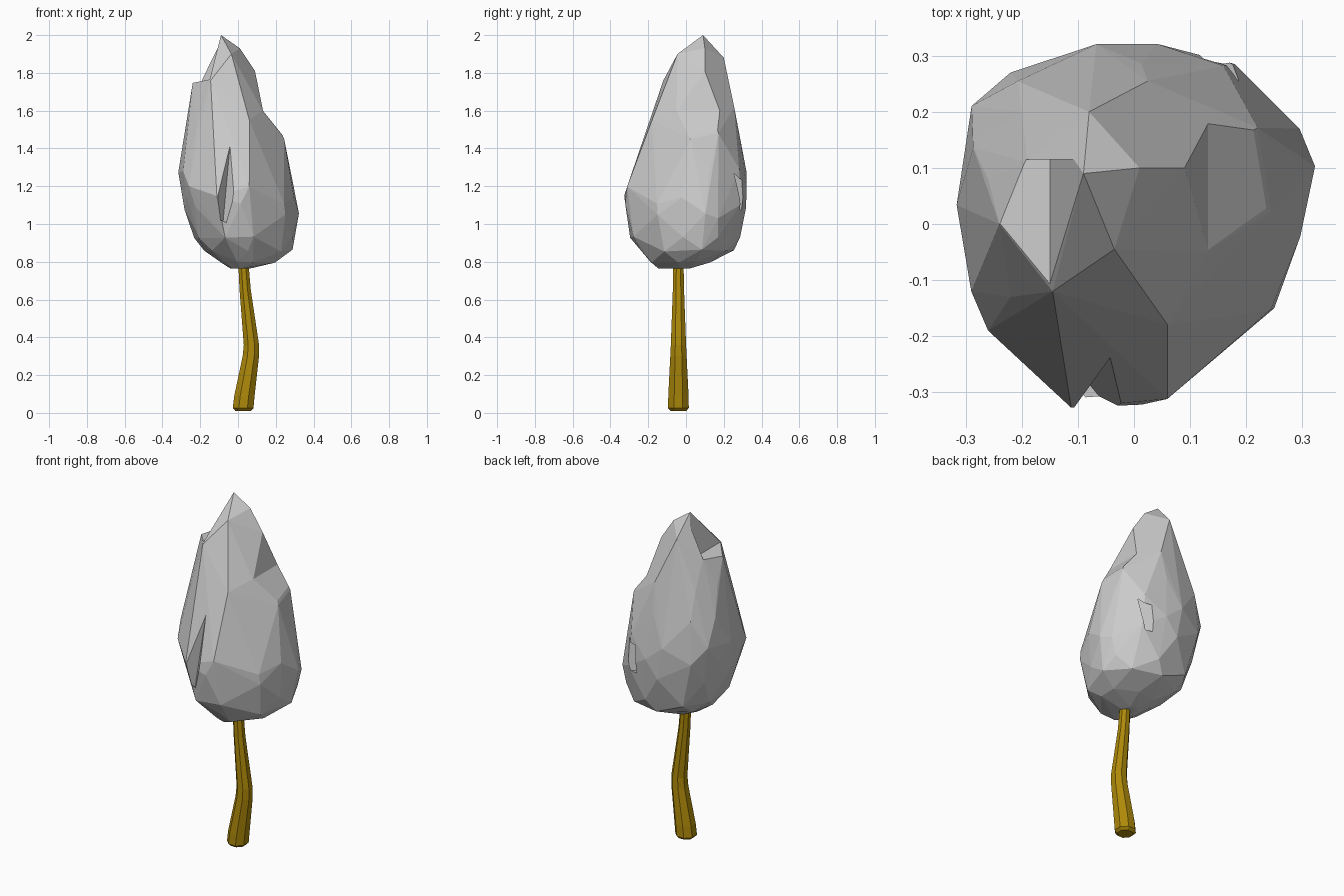
import bpy, bmesh, random
from math import cos, sin, pi
from mathutils import Vector

if "Cube" in bpy.data.objects:
    bpy.data.objects.remove(bpy.data.objects["Cube"])

random.seed(4)


def to_object(name, bm):
    bmesh.ops.recalc_face_normals(bm, faces=bm.faces)
    me = bpy.data.meshes.new(name)
    bm.to_mesh(me)
    bm.free()
    ob = bpy.data.objects.new(name, me)
    bpy.context.collection.objects.link(ob)
    return ob


def hull(name, points):
    """Faceted solid wrapped around a cloud of points."""
    bm = bmesh.new()
    verts = [bm.verts.new(Vector(p)) for p in points]
    res = bmesh.ops.convex_hull(bm, input=verts)
    loose = {g for g in res["geom_interior"] + res["geom_unused"]
             if isinstance(g, bmesh.types.BMVert)}
    bmesh.ops.delete(bm, geom=list(loose), context='VERTS')
    return to_object(name, bm)


# Trunk: bent, tapering eight-sided sweep (x, z, radius)
path = [(.027, .01, .042), (.027, .025, .057), (.034, .09, .056), (.068, .30, .045),
        (.071, .36, .042), (.038, .65, .031), (.028, .80, .028)]
bm = bmesh.new()
rings = [[bm.verts.new((x + r * cos((k + .5) * pi / 4) * 1.04,
                        -.04 + r * sin((k + .5) * pi / 4) * 1.04, z))
          for k in range(8)] for x, z, r in path]
for a, b in zip(rings, rings[1:]):
    for i in range(8):
        bm.faces.new((a[i - 1], a[i], b[i], b[i - 1]))
bm.faces.new(rings[0])
bm.faces.new(rings[-1])
trunk = to_object("trunk", bm)
mat = bpy.data.materials.new("bark")
mat.diffuse_color = (.42, .25, .003, 1)
mat.use_nodes = True
mat.node_tree.nodes["Principled BSDF"].inputs["Base Color"].default_value = mat.diffuse_color
trunk.data.materials.append(mat)

# Foliage: irregular plan outline, fitted to x and y ranges at each level
plan = [(.32, .11), (.29, .17), (.19, .28), (.04, .32), (-.05, .33), (-.22, .27),
        (-.28, .20), (-.31, .12), (-.32, .01), (-.29, -.12), (-.26, -.19), (-.12, -.33),
        (0, -.32), (.06, -.315), (.24, -.15), (.31, -.02)]
levels = [(.768, -.04, .06, -.15, .03), (.80, -.10, .20, -.19, .13),
          (.86, -.18, .285, -.25, .25), (.93, -.235, .30, -.295, .30),
          (1.08, -.29, .318, -.327, .315), (1.17, -.305, .31, -.33, .325),
          (1.30, -.322, .28, -.275, .325), (1.45, -.29, .25, -.22, .30)]
points = []
for li, (z, x0, x1, y0, y1) in enumerate(levels):
    for k in range(li % 2, 16, 2):
        u, v = plan[k][0] / .32, plan[k][1] / .33
        s = random.uniform(.97, 1.02)
        dz = random.uniform(-.03, .03) if li > 3 else random.uniform(-.006, .006)
        points.append(((x0 + x1) / 2 + (x1 - x0) / 2 * u * s,
                       (y0 + y1) / 2 + (y1 - y0) / 2 * v * s, z + dz))
# Bulges around the lower and middle crown
points += [(.295, .17, 1.03), (.27, .17, .93), (-.26, -.19, 1.2), (-.29, -.12, 1.28),
           (-.28, .20, 1.3), (.25, -.15, 1.05), (-.22, .27, 1.2), (.18, .285, 1.1)]
# Upper crown corners: tip, ridge, left shoulder and flanks
points += [(-.09, .09, 2), (.01, .10, 1.93), (-.08, .20, 1.88), (-.035, -.045, 1.9),
           (.09, .10, 1.81), (-.24, 0, 1.745), (-.19, .11, 1.77), (-.145, -.12, 1.76),
           (.135, .16, 1.6), (.025, .255, 1.62), (.13, -.05, 1.6), (.06, -.18, 1.55),
           (-.26, .08, 1.6), (-.2, .2, 1.6), (-.22, -.13, 1.5)]
crown = hull("foliage", points)


def prism(profile):
    """Side-view profile (x, z) stretched along y."""
    return [(x, y, z) for x, z in profile for y in (-.6, .6)]


# Carved hollows: left shoulder step, right flank step, front and back right clefts
shoulder = [(x, y, z) for x, z in [(-.15, 1.765), (-.085, 2.02), (-.4, 2.02), (-.4, 1.715)]
            for y in (-.6, .115)]
cuts = [shoulder,
        prism([(.132, 1.6), (.08, 1.86), (.4, 1.86), (.276, 1.42)]),
        [(-.04, -.235, 1.44), (-.08, -.285, 1.0), (-.17, -.42, 1.14), (.03, -.42, 1.04)],
        [(.16, .19, 1.36), (.13, .25, 1.07), (.08, .42, 1.09), (.24, .38, 1.09)]]
for pts in cuts:
    cut = hull("hollow_cutter", pts)
    cut.hide_render = True
    cut.hide_set(True)
    mod = crown.modifiers.new("hollow", 'BOOLEAN')
    mod.object = cut
    mod.operation = 'DIFFERENCE'
    mod.solver = 'EXACT'
